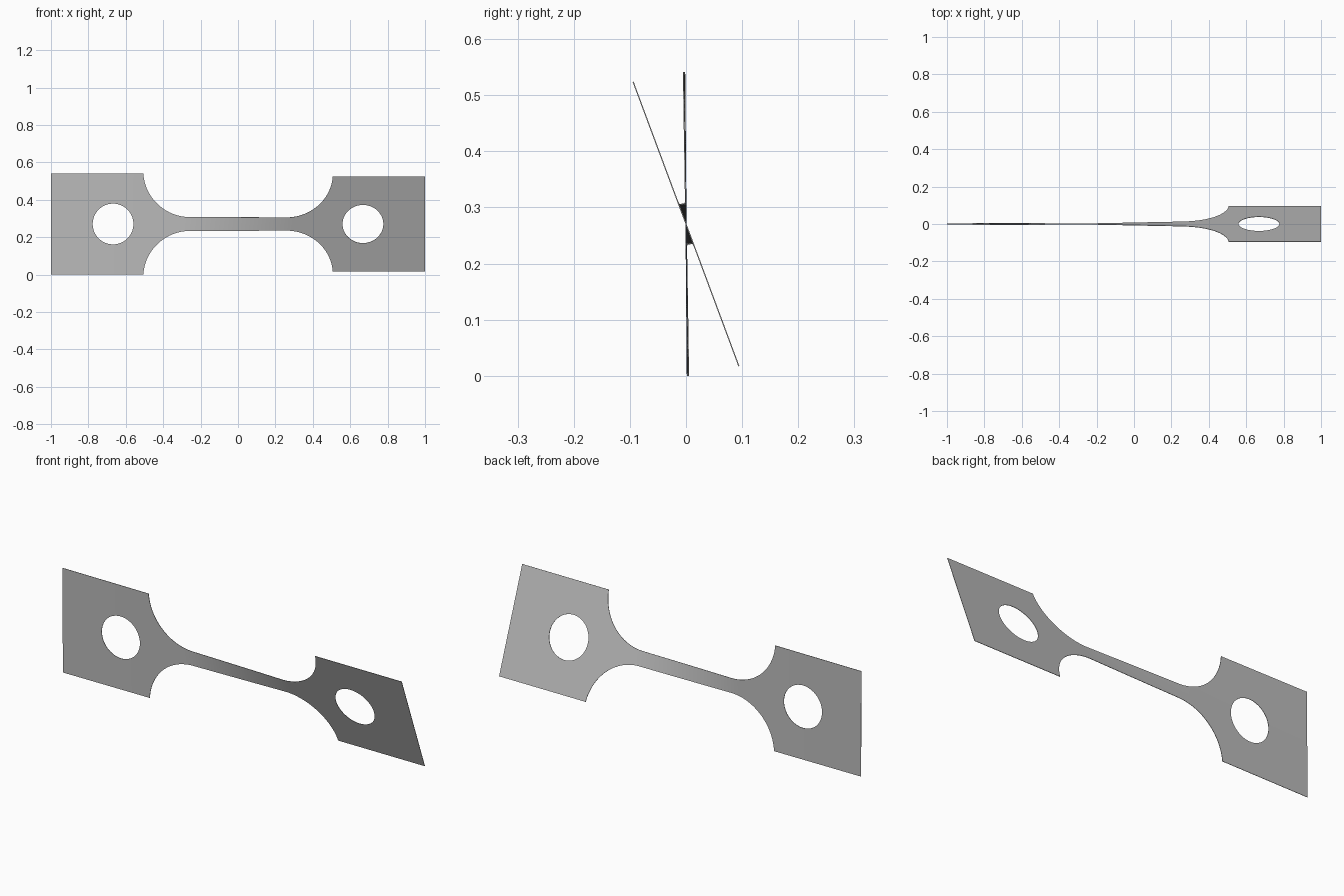
import bpy, bmesh
from math import sin, cos, pi, sqrt, radians

cube = bpy.data.objects.get("Cube")
if cube:
    bpy.data.objects.remove(cube, do_unlink=True)

HALF = 0.2705          # half height of the end plates, and height of the axis
NECK = 0.037           # half height of the neck
FILLET = 0.25          # radius of the shoulders
FX = 0.257             # where the shoulders start
SHOULDER = 0.507
HX, HR = 0.668, 0.109  # hole centre and radius
THICK = 0.002


def outer(x):
    """Half height of the outline."""
    d = abs(x) - FX
    if d <= 0:
        return NECK
    if abs(x) >= SHOULDER - 1e-6:
        return HALF
    return min(HALF, NECK + FILLET - sqrt(max(0, FILLET**2 - d * d)))


def inner(x):
    """Half height of the hole."""
    return sqrt(max(0, HR**2 - (abs(x) - HX)**2))


def twist(x):
    """Angle about the long axis: nearly flat, then winding along the neck."""
    start = 0.5 + 0.7 * min(1, max(0, (x + 1) / 0.7))
    return radians(start + 19.2 * min(1, max(0, (x + 0.3) / 0.6)))


# Stations along one half, dense around the shoulder and the hole
stations = [FX * i / 12 for i in range(12)]
arc_end = (SHOULDER - FX) / FILLET
stations += [FX + FILLET * arc_end * sin(pi / 2 * i / 24) for i in range(25)]
stations += [HX - HR * cos(pi * i / 32) for i in range(33)]
stations += [0.85, 1.0]
xs = sorted({round(s * x, 6) for x in stations for s in (-1, 1)})

# Twisted sheet, an upper and a lower strip that part around the holes
bm = bmesh.new()


def point(x, h):
    a = twist(x)
    return bm.verts.new((x, -h * sin(a), HALF + h * cos(a)))


for x0, x1 in zip(xs, xs[1:]):
    for s in (-1, 1):
        corners = [(x0, inner(x0)), (x1, inner(x1)), (x1, outer(x1)), (x0, outer(x0))]
        bm.faces.new([point(x, s * h) for x, h in corners])
bmesh.ops.remove_doubles(bm, verts=bm.verts, dist=1e-5)
bmesh.ops.recalc_face_normals(bm, faces=bm.faces)

mesh = bpy.data.meshes.new("twisted_test_strip")
bm.to_mesh(mesh)
bm.free()
strip = bpy.data.objects.new("twisted_test_strip", mesh)
bpy.context.collection.objects.link(strip)

# Plain grey metal
grey = bpy.data.materials.new("grey_metal")
grey.use_nodes = True
colour = (0.5, 0.5, 0.5, 1)
grey.diffuse_color = colour
grey.node_tree.nodes["Principled BSDF"].inputs["Base Color"].default_value = colour
mesh.materials.append(grey)

# Thin sheet thickness, smooth faces with crisp rims
solid = strip.modifiers.new("thickness", 'SOLIDIFY')
solid.thickness = THICK
solid.offset = 0
bpy.ops.object.select_all(action='DESELECT')
strip.select_set(True)
bpy.context.view_layer.objects.active = strip
bpy.ops.object.modifier_apply(modifier=solid.name)
bpy.ops.object.shade_smooth_by_angle(angle=radians(30))
